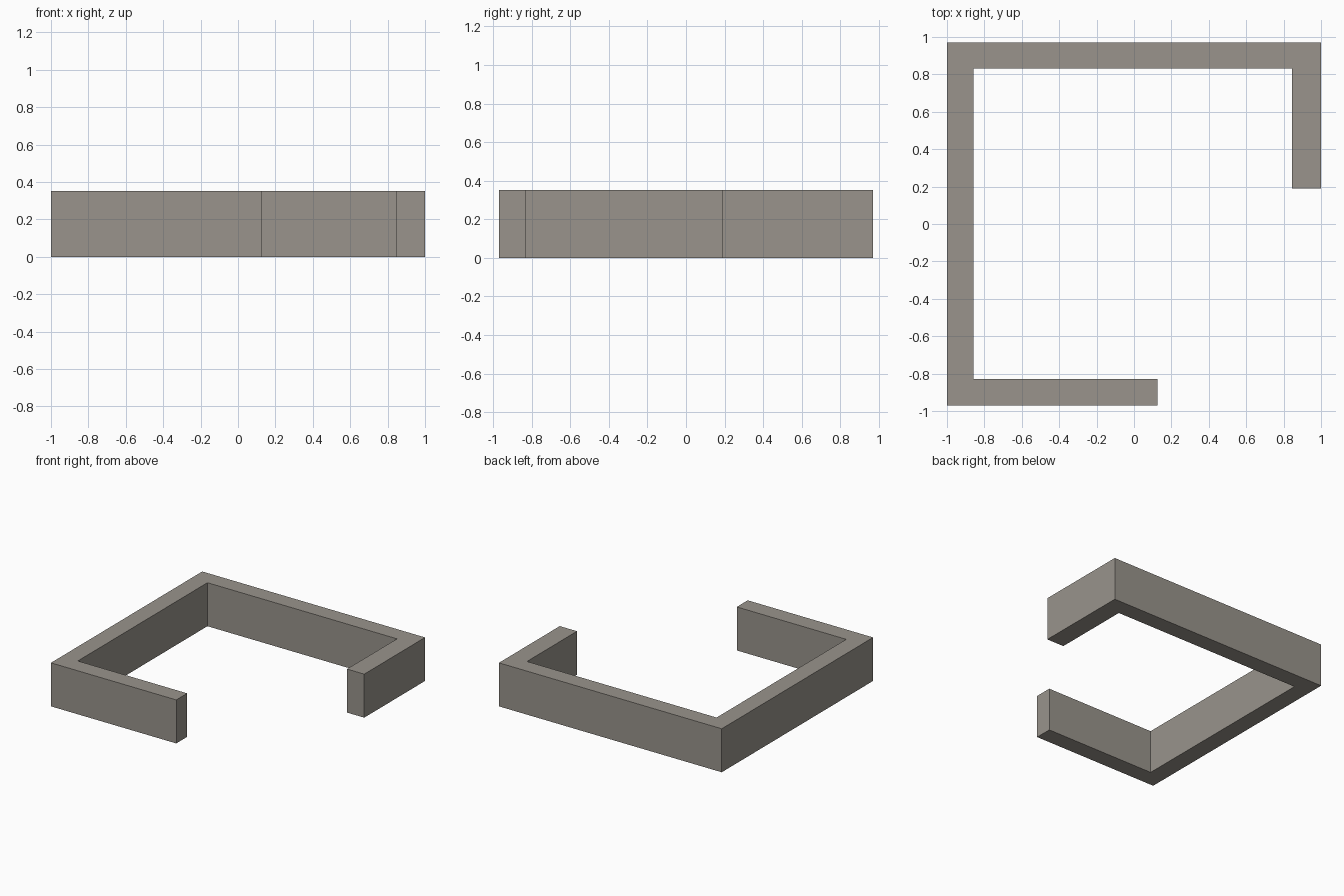
import bpy, bmesh

if "Cube" in bpy.data.objects:
    bpy.data.objects.remove(bpy.data.objects["Cube"])

HEIGHT = 0.353

# Warm grey for the whole wall
grey = bpy.data.materials.new("warm_grey")
grey.diffuse_color = (0.319, 0.296, 0.262, 1.0)
grey.use_nodes = True
grey.node_tree.nodes["Principled BSDF"].inputs["Base Color"].default_value = grey.diffuse_color

# Open wall outline: outer edge, then back along the inner edge
outline = [(0.125, -0.97), (0.125, -0.83), (-0.857, -0.83), (-0.857, 0.832),
           (0.845, 0.832), (0.845, 0.19), (1.0, 0.19), (1.0, 0.97),
           (-1.0, 0.97), (-1.0, -0.97)]

# Extrude the outline upwards
bm = bmesh.new()
base = bm.faces.new([bm.verts.new((x, y, 0)) for x, y in outline])
extruded = bmesh.ops.extrude_face_region(bm, geom=[base], use_keep_orig=True)
top = [v for v in extruded["geom"] if isinstance(v, bmesh.types.BMVert)]
bmesh.ops.translate(bm, verts=top, vec=(0, 0, HEIGHT))
bmesh.ops.recalc_face_normals(bm, faces=bm.faces)

mesh = bpy.data.meshes.new("open_wall")
bm.to_mesh(mesh)
bm.free()
mesh.materials.append(grey)
wall = bpy.data.objects.new("open_wall", mesh)
bpy.context.collection.objects.link(wall)
